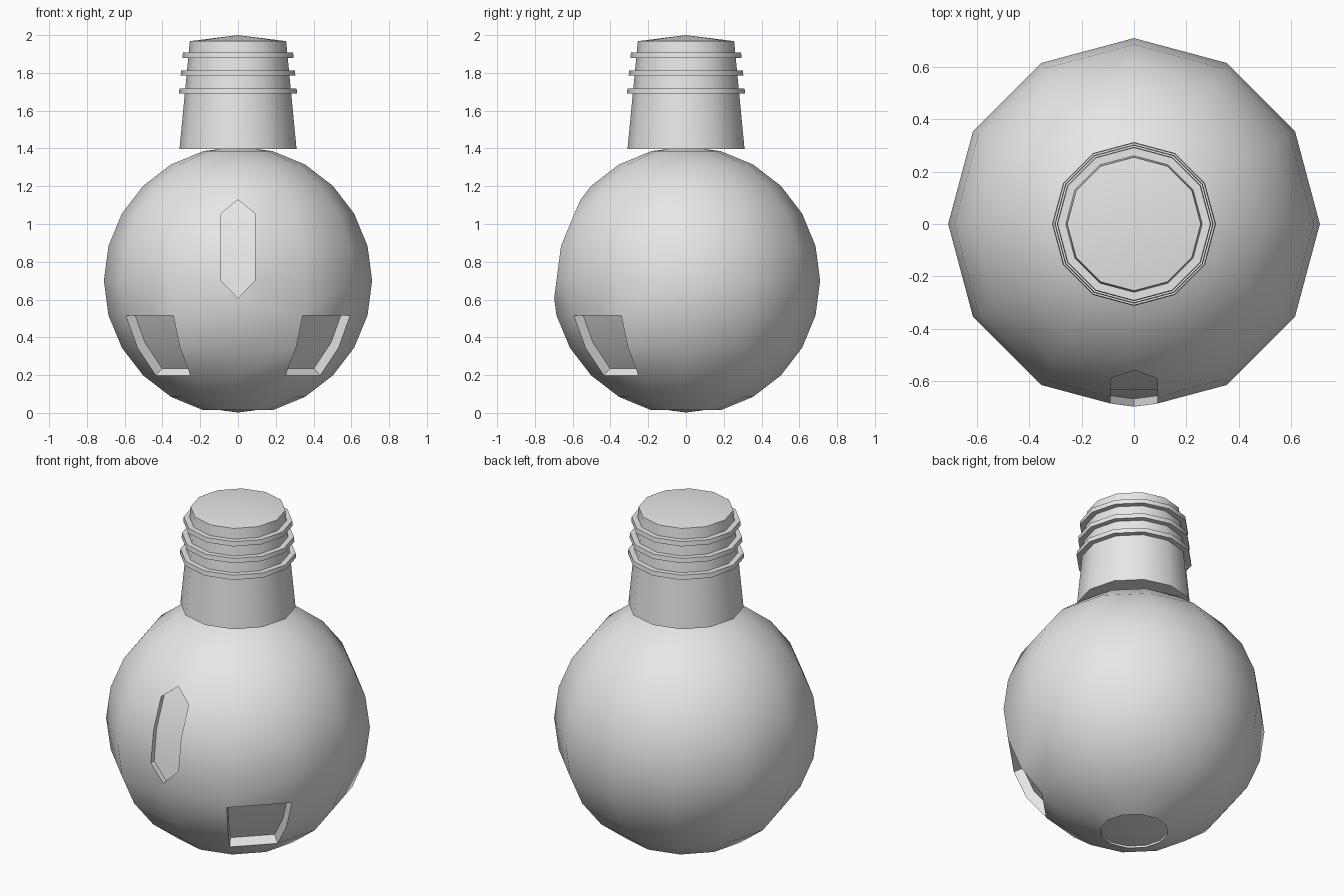
import bpy, bmesh, math
from mathutils import Matrix, Vector

cube = bpy.data.objects.get("Cube")
if cube:
    bpy.data.objects.remove(cube, do_unlink=True)

R, MID, SIDES = 0.71, 0.70, 12

grey = bpy.data.materials.new("light_grey")
grey.use_nodes = True
grey.diffuse_color = (0.8, 0.8, 0.8, 1)
grey.node_tree.nodes["Principled BSDF"].inputs["Base Color"].default_value = (0.8, 0.8, 0.8, 1)


def lathe(profile):
    """Revolve (radius, height) points about z; zero radius makes a pole."""
    bm = bmesh.new()
    rows = []
    for r, z in profile:
        count = SIDES if r else 1
        rows.append([bm.verts.new((r * math.cos(math.tau * i / SIDES),
                                   r * math.sin(math.tau * i / SIDES), z))
                     for i in range(count)])
    for a, b in zip(rows, rows[1:]):
        for i in range(SIDES):
            j = i + 1
            loop = [a[i % len(a)], a[j % len(a)], b[j % len(b)], b[i % len(b)]]
            bm.faces.new(list(dict.fromkeys(loop)))
    bmesh.ops.recalc_face_normals(bm, faces=bm.faces[:])
    return bm


def finish(bm, name):
    bmesh.ops.recalc_face_normals(bm, faces=bm.faces[:])
    mesh = bpy.data.meshes.new(name)
    bm.to_mesh(mesh)
    bm.free()
    mesh.materials.append(grey)
    ob = bpy.data.objects.new(name, mesh)
    bpy.context.collection.objects.link(ob)
    bpy.ops.object.select_all(action="DESELECT")
    ob.select_set(True)
    bpy.context.view_layer.objects.active = ob
    bpy.ops.object.shade_smooth_by_angle(angle=math.radians(40))


def recess(bm, faces, matrix):
    """Push a patch of faces inwards, leaving walls around it."""
    out = bmesh.ops.extrude_face_region(bm, geom=faces)["geom"]
    bmesh.ops.delete(bm, geom=[f for f in faces if f.is_valid], context="FACES")
    verts = [v for v in out if isinstance(v, bmesh.types.BMVert)]
    bmesh.ops.transform(bm, matrix=matrix, verts=verts)


# Round body
angles = [math.radians(15 * k) for k in range(-5, 6)]
body = lathe([(0, MID - R)]
             + [(R * math.cos(a), MID + R * math.sin(a)) for a in angles]
             + [(0, MID + R)])

# Two square notches low on the front corners
centre = Vector((0, 0, MID))
shrink = (Matrix.Translation(centre) @ Matrix.Scale(0.925, 4)
          @ Matrix.Translation(-centre))
for side in (-1, 1):
    patch = []
    for f in body.faces:
        c = f.calc_center_median()
        off_corner = math.atan2(c.y, c.x) - math.atan2(-1, side)
        if abs(off_corner) < 0.1 and 0.2 < c.z < 0.52:
            patch.append(f)
    recess(body, patch, shrink)

# Shallow round recess underneath
base = [f for f in body.faces if f.calc_center_median().z < 0.012]
recess(body, base, Matrix.Translation((0, 0, 0.012)))

# Pointed slot on the front
spine = [e for e in body.edges
         if all(abs(v.co.x) < 0.001 and v.co.y < 0 and 0.69 < v.co.z < 1.07
                for v in e.verts)]
bmesh.ops.bevel(body, geom=spine, offset=0.093, offset_type="OFFSET",
                segments=1, profile=0.5, affect="EDGES")
slot = [f for f in body.faces
        if f.calc_center_median().y < 0
        and all(abs(v.co.x) < 0.1 and 0.57 < v.co.z < 1.17 for v in f.verts)]
recess(body, slot, Matrix.Translation((0, 0.03, 0)))
finish(body, "round_body")

# Tapered neck with three raised bands
FOOT, RIM = (0.31, 1.397), (0.255, 1.968)


def neck_radius(z):
    t = (z - FOOT[1]) / (RIM[1] - FOOT[1])
    return FOOT[0] + t * (RIM[0] - FOOT[0])


profile = [(0, FOOT[1]), FOOT]
for z in (1.69, 1.785, 1.88):
    for height, lip in ((z, 0), (z, 0.031), (z + 0.027, 0.031), (z + 0.027, 0)):
        profile.append((neck_radius(height) + lip, height))
profile += [RIM, (0, 2.0)]
finish(lathe(profile), "threaded_neck")
